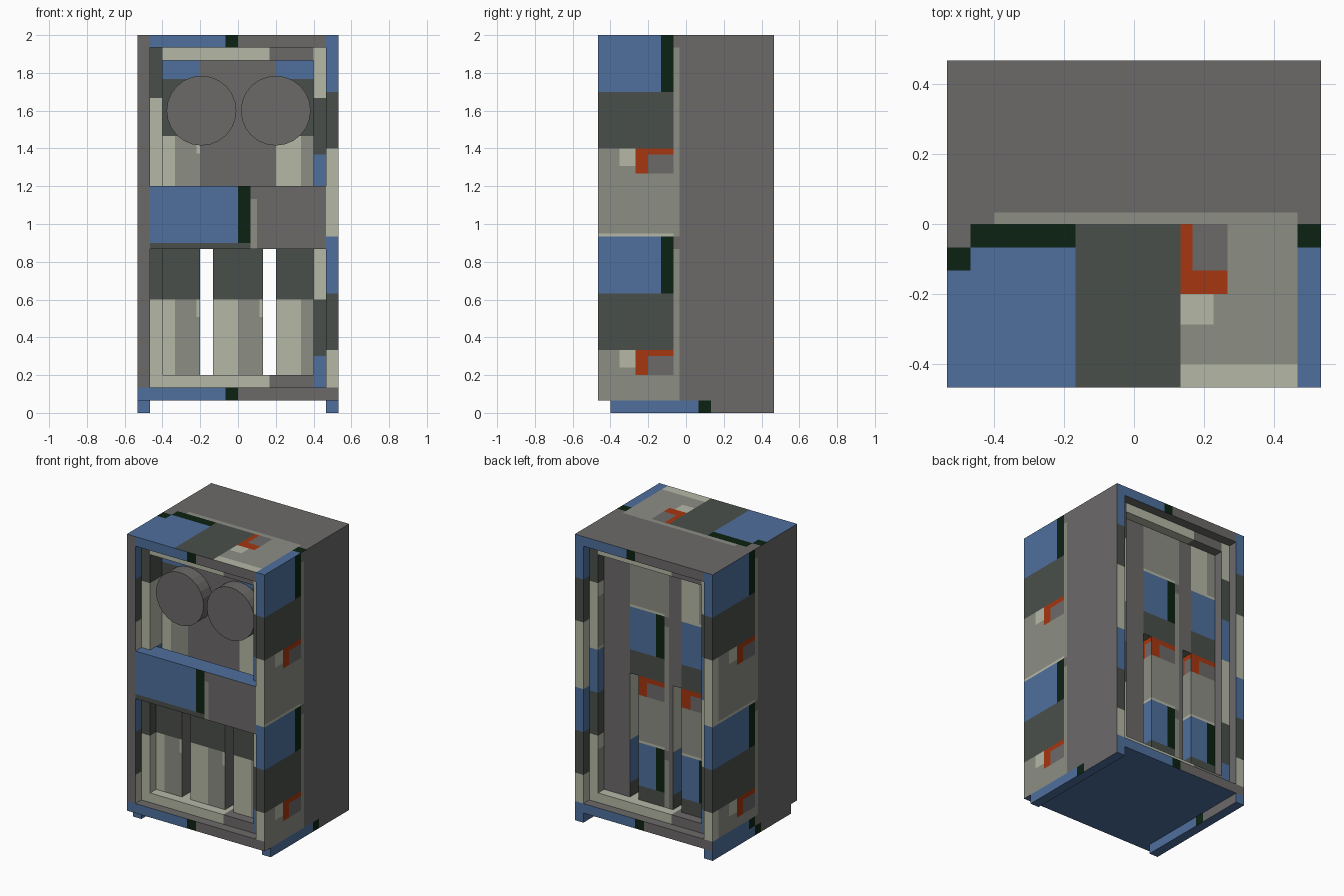
import bpy, bmesh, math
from mathutils import Vector

if "Cube" in bpy.data.objects:
    bpy.data.objects.remove(bpy.data.objects["Cube"])

U = 1 / 15  # one layout unit


def srgb(r, g, b):
    return [((c / 255 + 0.055) / 1.055) ** 2.4 for c in (r, g, b)] + [1]


COLOURS = {
    "grey": srgb(108, 106, 105), "blue": srgb(78, 111, 157),
    "dark_green": srgb(12, 34, 18), "slate": srgb(74, 79, 74),
    "stone": srgb(140, 142, 132), "pale_stone": srgb(181, 184, 166),
    "rust": srgb(166, 54, 16),
}
NAMES = list(COLOURS)
MATS = []
for n, c in COLOURS.items():
    m = bpy.data.materials.new(n)
    m.diffuse_color = c
    m.use_nodes = True
    m.node_tree.nodes["Principled BSDF"].inputs["Base Color"].default_value = m.diffuse_color
    MATS.append(m)

U_BREAKS = (0, 2, 3.7, 5, 6, 7, 8, 8.5)
V_BREAKS = (0, 1, 4.5, 9, 9.5, 10.4, 11, 15.75)


def pattern(u, v):
    """Repeating panel paint: blue, slate and stone blocks, then plain grey."""
    u, v = u % 16, v % 16
    if u > 8:
        return "stone" if u < 8.5 and v > 1 else "grey"
    if v < 4.5:
        return "blue" if u < 7 else "dark_green"
    if v < 9:
        return "slate"
    if u > 5 and v < 11:
        return "rust" if v < 9.5 or u < 6 else "grey"
    if u < 2 or v > 15.75 or (3.7 < u < 5 and 9 < v < 10.4):
        return "pale_stone"
    return "stone"


def cuts(start, length, sign, breaks):
    """Distances along a face where the paint changes."""
    ts = {0.0, float(length)}
    for k in range(-4, 5):
        for b in breaks:
            t = (b + 16 * k - start) * sign
            if 0.001 < t < length - 0.001:
                ts.add(round(t, 4))
    return sorted(ts)


# face: (axis, at high side, u axis, u sign, v axis, v sign)
FACES = {
    "front": (1, 0, 0, 1, 2, -1), "back": (1, 1, 0, -1, 2, -1),
    "right": (0, 1, 1, 1, 2, -1), "left": (0, 0, 1, -1, 2, -1),
    "top": (2, 1, 1, 1, 0, 1), "bottom": (2, 0, 1, 1, 0, 1),
}


def box(name, xs, ys, zs, fill="grey", **paint):
    """Box in layout units; each face is a colour or a pattern offset (u, v[, direction])."""
    lo, hi = zip(xs, ys, zs)
    bm = bmesh.new()
    for side, (ax, high, ua, us, va, vs) in FACES.items():
        p = paint.get(side, fill)
        lu, lv = hi[ua] - lo[ua], hi[va] - lo[va]
        normal = Vector((0, 0, 0))
        normal[ax] = 1 if high else -1
        if isinstance(p, str):
            tu, tv = [0, lu], [0, lv]
        else:
            u0, v0, d = (*p, 1)[:3]
            tu, tv = cuts(u0, lu, 1, U_BREAKS), cuts(v0, lv, d, V_BREAKS)
        for a, b in zip(tu, tu[1:]):
            for c, e in zip(tv, tv[1:]):
                verts = []
                for s, t in ((a, c), (b, c), (b, e), (a, e)):
                    q = Vector((0, 0, 0))
                    q[ax] = hi[ax] if high else lo[ax]
                    q[ua] = lo[ua] + s if us > 0 else hi[ua] - s
                    q[va] = lo[va] + t if vs > 0 else hi[va] - t
                    verts.append(bm.verts.new(q * U))
                f = bm.faces.new(verts)
                f.normal_update()
                if f.normal.dot(normal) < 0:
                    f.normal_flip()
                col = p if isinstance(p, str) else pattern(u0 + (a + b) / 2, v0 + d * (c + e) / 2)
                f.material_index = NAMES.index(col)
    bmesh.ops.remove_doubles(bm, verts=bm.verts, dist=1e-5)
    finish(name, bm)


def finish(name, bm):
    me = bpy.data.meshes.new(name)
    bm.to_mesh(me)
    bm.free()
    for m in MATS:
        me.materials.append(m)
    ob = bpy.data.objects.new(name, me)
    bpy.context.collection.objects.link(ob)
    return ob


# Outer cabinet shell
box("left_panel", (-8, -7), (-7, 7), (2, 30), left=(1, 0), back=(0, 0), right=(0, 0), top=(2, 0))
box("right_panel", (7, 8), (-7, 7), (2, 30), right=(2, 0), front=(0, 0), back=(0, 0),
    left=(0, 0), top=(1, 0))
box("top_panel", (-7, 7), (-7, 7), (29, 30), front=(1, 0), back=(2, 0), top=(1, 0))
box("base_slab", (-8, 8), (-7, 7), (1, 2), front=(0, 0), back=(0, 0), left=(1, 0),
    right=(2, 12), bottom="blue")

# Runners under the base
for name, x in (("left_runner", -8), ("right_runner", 7)):
    box(name, (x, x + 1), (-6, 7), (0, 1), fill="blue", left=(0, 0), right=(0, 0))

# Recessed inner frame
box("left_inner_post", (-7, -6), (-6, 6), (2, 29), front=(0, 5), back=(0, 13, -1), right=(0, 5))
box("right_inner_post", (6, 7), (-6, 6), (2, 29), front=(0, 13, -1), back=(0, 5), left=(4, 5))
for name, z in (("lower_inner_bar", 2), ("upper_inner_bar", 28)):
    for half, ys, s in (("front", (-6, 0), 1), ("back", (0, 6), -1)):
        box(f"{name}_{half}_pale", sorted((-6 * s, 2.5 * s)), ys, (z, z + 1), fill="pale_stone")
        box(f"{name}_{half}_grey", sorted((2.5 * s, 6 * s)), ys, (z, z + 1))

# Lower columns with open gaps between them
for name, xs, front, back in (("left", (-6, -3), (1, 2), (5, 9)),
                              ("middle", (-2, 2), (0, 2), (5, 9)),
                              ("right", (3, 6), (0, 2), "grey")):
    box(f"{name}_lower_column", xs, (-5, 5), (3, 16), front=front, back=back,
        left=(0, 9), right=(13, 9))

# Upper blocks
for name, xs, front, back in (("left", (-6, -3), (1, 3), (0, 11)),
                              ("middle", (-3, 3), "grey", (4, 11)),
                              ("right", (3, 6), (0, 3), "grey")):
    box(f"{name}_upper_block", xs, (-4, 5), (16, 28), front=front, back=back)

# Band across the front
box("front_band", (-7, 7), (-7, -5), (13, 18), front=(0, 0), top="blue", bottom="slate")

# Pair of round drums
for name, x in (("left_drum", -2.9), ("right_drum", 3)):
    bm = bmesh.new()
    bmesh.ops.create_cone(bm, cap_ends=True, segments=24, radius1=2.77 * U, radius2=2.77 * U,
                          depth=2 * U)
    ob = finish(name, bm)
    ob.rotation_euler = (math.pi / 2, 0, 0)
    ob.location = (x * U, -4.5 * U, 24 * U)
